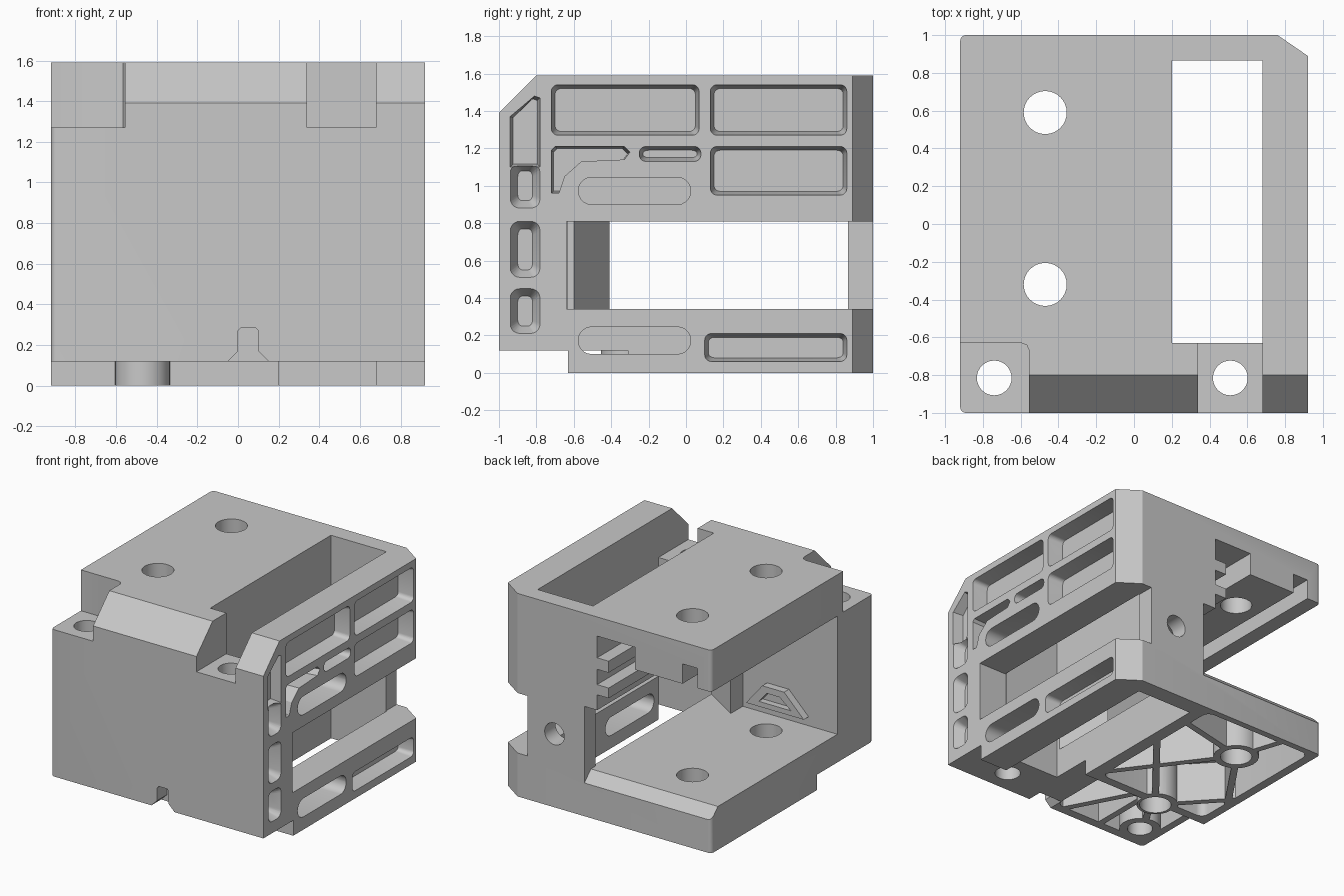
import bpy, bmesh, math
from mathutils import Vector

if "Cube" in bpy.data.objects:
    bpy.data.objects.remove(bpy.data.objects["Cube"], do_unlink=True)

grey = bpy.data.materials.new("plain_grey")
grey.use_nodes = True
grey.diffuse_color = (0.58, 0.58, 0.58, 1)
grey.node_tree.nodes["Principled BSDF"].inputs["Base Color"].default_value = (0.58, 0.58, 0.58, 1)


def prism(name, outline, axis, low, high, inset=0):
    """Extrude a 2D outline along an axis: X uses (y, z), Y uses (x, z), Z uses (x, y).
    The low end is shrunk by the inset on every side."""
    place = {"X": lambda p, d: (d, p[0], p[1]),
             "Y": lambda p, d: (p[0], d, p[1]),
             "Z": lambda p, d: (p[0], p[1], d)}[axis]
    spans = [(min(c), max(c)) for c in zip(*outline)]
    mid = [(a + b) / 2 for a, b in spans]
    fit = [1 - 2 * inset / (b - a) for a, b in spans]
    small = [[m + (c - m) * f for c, m, f in zip(p, mid, fit)] for p in outline]
    bm = bmesh.new()
    bottom = [bm.verts.new(place(p, low)) for p in small]
    top = [bm.verts.new(place(p, high)) for p in outline]
    bm.faces.new(bottom)
    bm.faces.new(top)
    for i in range(len(top)):
        bm.faces.new((bottom[i - 1], bottom[i], top[i], top[i - 1]))
    bmesh.ops.recalc_face_normals(bm, faces=bm.faces)
    mesh = bpy.data.meshes.new(name)
    bm.to_mesh(mesh)
    bm.free()
    mesh.materials.append(grey)
    ob = bpy.data.objects.new(name, mesh)
    bpy.context.collection.objects.link(ob)
    return ob


def rounded(a0, a1, b0, b1, r, steps=5):
    """Outline of a rectangle with rounded corners."""
    pts = []
    corners = [(a1 - r, b1 - r), (a0 + r, b1 - r), (a0 + r, b0 + r), (a1 - r, b0 + r)]
    for k, (ca, cb) in enumerate(corners):
        for i in range(steps + 1):
            t = math.pi / 2 * (k + i / steps)
            pts.append((ca + r * math.cos(t), cb + r * math.sin(t)))
    return pts


def rect(a0, a1, b0, b1):
    return [(a0, b0), (a1, b0), (a1, b1), (a0, b1)]


def circle(a, b, r, n=32):
    return [(a + r * math.cos(math.tau * i / n), b + r * math.sin(math.tau * i / n)) for i in range(n)]


def bar(p, q, w):
    """Outline of a straight rib from p to q."""
    p, q = Vector(p), Vector(q)
    side = (q - p).normalized().orthogonal() * w / 2
    return [p + side, p - side, q - side, q + side]


def combine(target, tool, operation):
    bpy.context.view_layer.objects.active = target
    mod = target.modifiers.new("shape", "BOOLEAN")
    mod.operation, mod.solver, mod.object = operation, "EXACT", tool
    bpy.ops.object.modifier_apply(modifier=mod.name)
    bpy.data.objects.remove(tool, do_unlink=True)


def cut(outline, axis, low, high, target=None, inset=0):
    combine(target or body, prism("cutter", outline, axis, low, high, inset), "DIFFERENCE")


def add(outline, axis, low, high):
    combine(body, prism("addition", outline, axis, low, high), "UNION")


# Main block from its side profile
body = prism("carriage_body", [(-0.63, 0), (1, 0), (1, 1.59), (-0.8, 1.59), (-1, 1.39),
                               (-1, 0.12), (-0.63, 0.12)], "X", -0.92, 0.92)

# Chamfered back corner and rounded left corners
cut([(0.76, 1.01), (0.76, 1), (0.92, 0.89), (0.93, 0.89), (0.93, 1.01)], "Z", -0.1, 1.7)
for s in (-1, 1):
    arc = [(-0.89 - 0.03 * math.cos(math.pi * i / 8), s * (0.97 + 0.03 * math.sin(math.pi * i / 8)))
           for i in range(5)]
    cut([(-0.93, s * 1.01), (-0.93, s * 0.97)] + arc + [(-0.89, s * 1.01)], "Z", -0.1, 1.7)

# Open bay between the slabs, with the stepped rail wall
floor_z, ceiling_z = 0.34, 1.265
cut([(-1, floor_z), (0.18, floor_z), (0.18, 0.86), (0.07, 0.86), (0.07, 0.98), (-0.03, 0.98),
     (-0.03, 1.06), (0.07, 1.06), (0.07, 1.18), (-0.03, 1.18), (-0.03, 1.27), (0.07, 1.27),
     (0.07, 1.44), (-0.26, 1.44), (-0.26, ceiling_z), (-0.67, ceiling_z), (-0.67, 1.42),
     (-0.8, 1.42), (-0.8, ceiling_z), (-1, ceiling_z)], "Y", -0.56, 1.1)
cut(rect(0.1, 0.3, floor_z, 0.86), "Y", -0.6, 0.865)

# Sloped back lip of the lower slab
cut([(0.92, 0.35), (0.92, 0.34), (1.01, 0.25), (1.01, 0.35)], "X", -1, 0.18)

# Vertical slot and bolt pads
cut(rect(0.2, 0.68, -0.63, 0.865), "Z", -0.1, 1.7)
cut(rect(0.34, 0.68, -1.1, -0.62), "Z", 1.27, 1.7)
cut([(-1, -1.1), (-0.555, -1.1), (-0.555, -0.67), (-0.567, -0.642), (-0.595, -0.63), (-1, -0.63)],
    "Z", 1.27, 1.7)

# Side window, running out through the back corner
cut(rect(-0.64, 1.1, 0.34, 0.81), "X", 0.675, 1)

# Wedge on the inner front wall
add([(-0.1, -0.41), (0.199, -0.6), (0.199, -0.62), (-0.1, -0.62)], "Z", 0.3, 1.4)

# Raised underside ends behind the front wall
cut(rect(-1, 0.21, -0.7, -0.31), "Z", -0.1, 0.12)
add(circle(-0.47, -0.32, 0.135), "Z", 0, 0.2)

# Ribbed underside pockets, leaving bosses around the holes
large_holes = [(-0.47, 0.59), (-0.47, -0.32)]
small_holes = [(-0.74, -0.815), (0.51, -0.815)]
rear = prism("rear_pocket", rounded(-0.85, 0.1, -0.24, 0.95, 0.06), "Z", -0.1, 0.31)
front = prism("front_pocket", rounded(-0.86, -0.05, -0.93, -0.37, 0.06), "Z", 0, 0.3)
for hole in large_holes:
    for pocket in (rear, front):
        cut(circle(*hole, 0.165), "Z", -0.2, 0.4, pocket)
ribs = [((-0.47, 0.6), (0.2, -0.3)), ((-0.47, 0.6), (-0.95, -0.1)),
        ((-0.47, -0.32), (0.2, 0.5)), ((-0.47, 0.6), (0.2, 0.75)),
        ((-0.47, 0.6), (-0.6, 1.0)), ((-0.47, -0.32), (-0.95, 0.2))]
for p, q in ribs:
    cut(bar(p, q, 0.05), "Z", -0.2, 0.4, rear)
cut(circle(*small_holes[0], 0.15), "Z", -0.2, 0.4, front)
for end in [(-0.76, -0.82), (-0.1, -1), (-0.47, -1)]:
    cut(bar((-0.47, -0.3), end, 0.05), "Z", -0.2, 0.4, front)
combine(body, rear, "DIFFERENCE")
combine(body, front, "DIFFERENCE")

# Vertical holes through the slabs and front wall, and one in the back wall
for hole in large_holes:
    cut(circle(*hole, 0.114), "Z", -0.1, 1.7)
for hole in small_holes:
    cut(circle(*hole, 0.092), "Z", -0.1, 1.7)
cut(circle(0.44, 0.575, 0.085), "Y", 0.8, 1.1)

# Shallow tapered pockets in the side wall
for y0, y1, z0, z1 in [(-0.72, 0.07, 1.27, 1.54), (0.13, 0.86, 1.27, 1.54),
                       (0.13, 0.86, 0.95, 1.21), (0.1, 0.86, 0.06, 0.21),
                       (-0.25, 0.08, 1.13, 1.21)]:
    cut(rounded(y0, y1, z0, z1, 0.035), "X", 0.8, 0.921, inset=0.02)
cut([(-0.72, 0.96), (-0.68, 0.96), (-0.65, 1.05), (-0.56, 1.13), (-0.33, 1.14), (-0.3, 1.18),
     (-0.33, 1.21), (-0.7, 1.21), (-0.72, 1.19)], "X", 0.8, 0.921, inset=0.012)

# Long oval slots through the side wall
for z in (0.1, 0.9):
    cut(rounded(-0.575, 0.025, z, z + 0.145, 0.07), "X", 0.6, 1)

# Column of funnel pockets along the front of the side wall
cut([(-0.94, 1.1), (-0.78, 1.1), (-0.78, 1.47), (-0.81, 1.48), (-0.94, 1.37)],
    "X", 0.84, 0.921, inset=0.015)
for z0, z1 in [(0.21, 0.45), (0.51, 0.81), (0.88, 1.12)]:
    cut(rounded(-0.94, -0.78, z0, z1, 0.05), "X", 0.84, 0.921, inset=0.04)

# Cable notch at the foot of the front wall
cut([(-0.05, 0.1), (0.15, 0.1), (0.15, 0.12), (0.1, 0.17), (0.1, 0.27), (0.085, 0.285),
     (0.015, 0.285), (0, 0.27), (0, 0.17), (-0.05, 0.12)], "Y", -1.1, -0.88)

# Trapezoid loop on the inner front wall
loop = prism("cable_loop", [(-0.67, 0.41), (-0.17, 0.41), (-0.31, 0.58), (-0.5, 0.58)], "Y", -0.6, -0.5)
cut([(-0.56, 0.45), (-0.28, 0.45), (-0.35, 0.53), (-0.46, 0.53)], "Y", -0.55, -0.45, loop)

for ob in (body, loop):
    bpy.ops.object.select_all(action="DESELECT")
    ob.select_set(True)
    bpy.context.view_layer.objects.active = ob
    bpy.ops.object.shade_smooth_by_angle(angle=math.radians(25))
